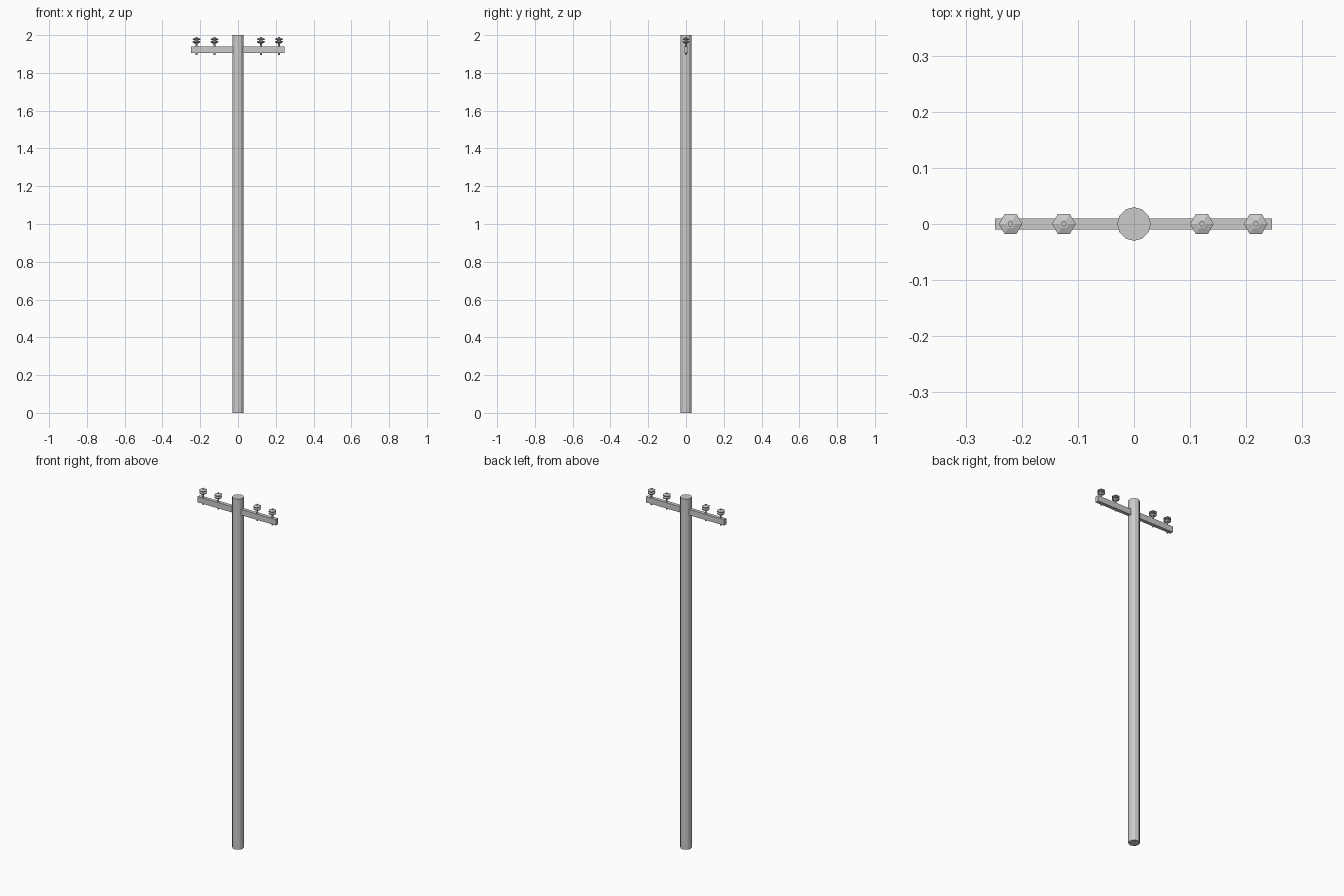
import bpy, bmesh, math

if "Cube" in bpy.data.objects:
    bpy.data.objects.remove(bpy.data.objects["Cube"])


def lathe(name, profile, sides, x=0.0, phase=0.0):
    """Closed flat-faced solid turned about a vertical axis from (radius, z) pairs."""
    bm = bmesh.new()
    rings = []
    for r, z in profile:
        rings.append([bm.verts.new((r * math.cos(phase + 2 * math.pi * i / sides),
                                    r * math.sin(phase + 2 * math.pi * i / sides), z))
                      for i in range(sides)])
    for a, b in zip(rings, rings[1:]):
        for i in range(sides):
            j = (i + 1) % sides
            bm.faces.new((a[i], a[j], b[j], b[i]))
    bm.faces.new(rings[0][::-1])
    bm.faces.new(rings[-1])
    me = bpy.data.meshes.new(name)
    bm.to_mesh(me)
    bm.free()
    ob = bpy.data.objects.new(name, me)
    ob.location.x = x
    bpy.context.collection.objects.link(ob)
    return ob


# Pole
lathe("pole", [(0.03, 0.0), (0.03, 2.0)], 12, phase=math.pi / 2)

# Crossarm
bpy.ops.mesh.primitive_cube_add(size=1, location=(-0.001, 0, 1.922))
arm = bpy.context.object
arm.name = "crossarm"
arm.scale = (0.494, 0.02, 0.033)

# Insulators: two flared skirts on a thin pin through the crossarm
insulator = [(0.009, 1.955), (0.021, 1.963), (0.021, 1.967), (0.010, 1.970),
             (0.010, 1.973), (0.021, 1.976), (0.021, 1.980), (0.008, 1.985)]
for n, x in enumerate((-0.22, -0.125, 0.121, 0.217), 1):
    lathe(f"insulator_{n}", insulator, 6, x)
    lathe(f"insulator_pin_{n}", [(0.005, 1.895), (0.005, 1.99)], 6, x)
